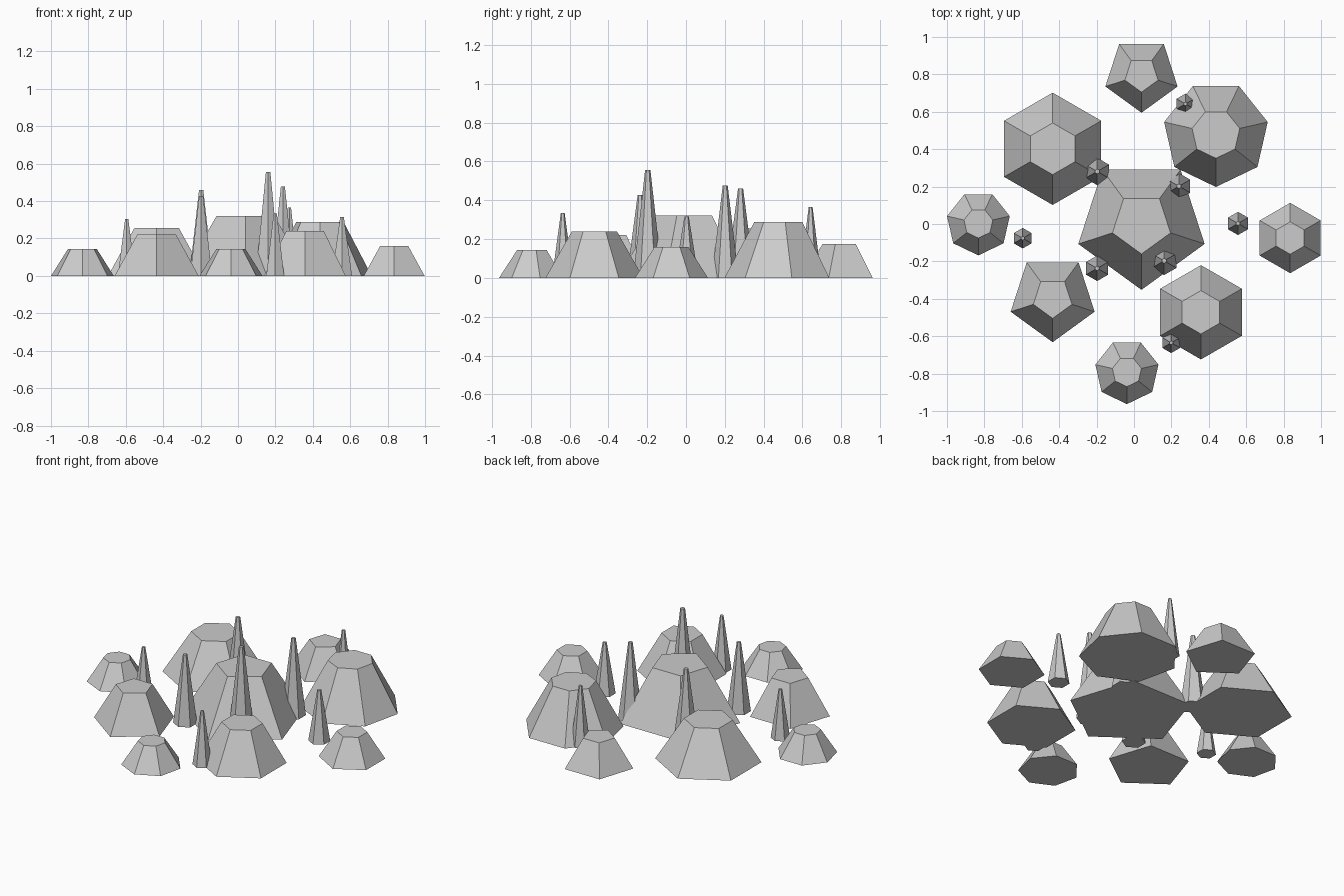
import bpy
import bmesh
import math
from mathutils import Matrix

if "Cube" in bpy.data.objects:
    bpy.data.objects.remove(bpy.data.objects["Cube"])


def frustum(name, sides, x, y, radius, top_radius, height):
    """Flat-faced truncated cone standing on z = 0, one corner facing the front."""
    bm = bmesh.new()
    bmesh.ops.create_cone(bm, cap_ends=True, cap_tris=False, segments=sides,
                          radius1=radius, radius2=top_radius, depth=height)
    # bring the first corner round to -y
    v = min(bm.verts, key=lambda p: p.co.z)
    turn = -math.pi / 2 - math.atan2(v.co.y, v.co.x)
    bmesh.ops.transform(bm, verts=bm.verts, matrix=Matrix.Translation((0, 0, height / 2))
                        @ Matrix.Rotation(turn, 4, 'Z'))
    mesh = bpy.data.meshes.new(name)
    bm.to_mesh(mesh)
    bm.free()
    obj = bpy.data.objects.new(name, mesh)
    obj.location = (x, y, 0)
    bpy.context.collection.objects.link(obj)
    return obj


# Rock mounds: sides, x, y, base radius, height
mounds = [
    (5, 0.04, 0.003, 0.355, 0.32),
    (6, -0.435, 0.402, 0.30, 0.255),
    (7, 0.438, 0.482, 0.284, 0.287),
    (5, 0.04, 0.798, 0.203, 0.175),
    (6, 0.835, -0.075, 0.188, 0.16),
    (7, -0.832, 0.004, 0.172, 0.144),
    (5, -0.435, -0.396, 0.236, 0.222),
    (6, 0.358, -0.472, 0.252, 0.24),
    (7, -0.038, -0.79, 0.173, 0.144),
]
for i, (n, x, y, r, h) in enumerate(mounds, 1):
    frustum(f"rock_mound_{i}", n, x, y, r, r * 0.46, h)

# Thin six-sided spikes: x, y, base radius, height
spikes = [
    (-0.197, 0.281, 0.073, 0.46),
    (0.275, 0.642, 0.055, 0.366),
    (0.24, 0.202, 0.07, 0.477),
    (0.556, 0.003, 0.062, 0.316),
    (-0.595, -0.076, 0.055, 0.304),
    (-0.197, -0.237, 0.068, 0.427),
    (0.161, -0.197, 0.076, 0.556),
    (0.199, -0.635, 0.055, 0.334),
]
for i, (x, y, r, h) in enumerate(spikes, 1):
    frustum(f"stone_spike_{i}", 6, x, y, r, r * 0.18, h)
